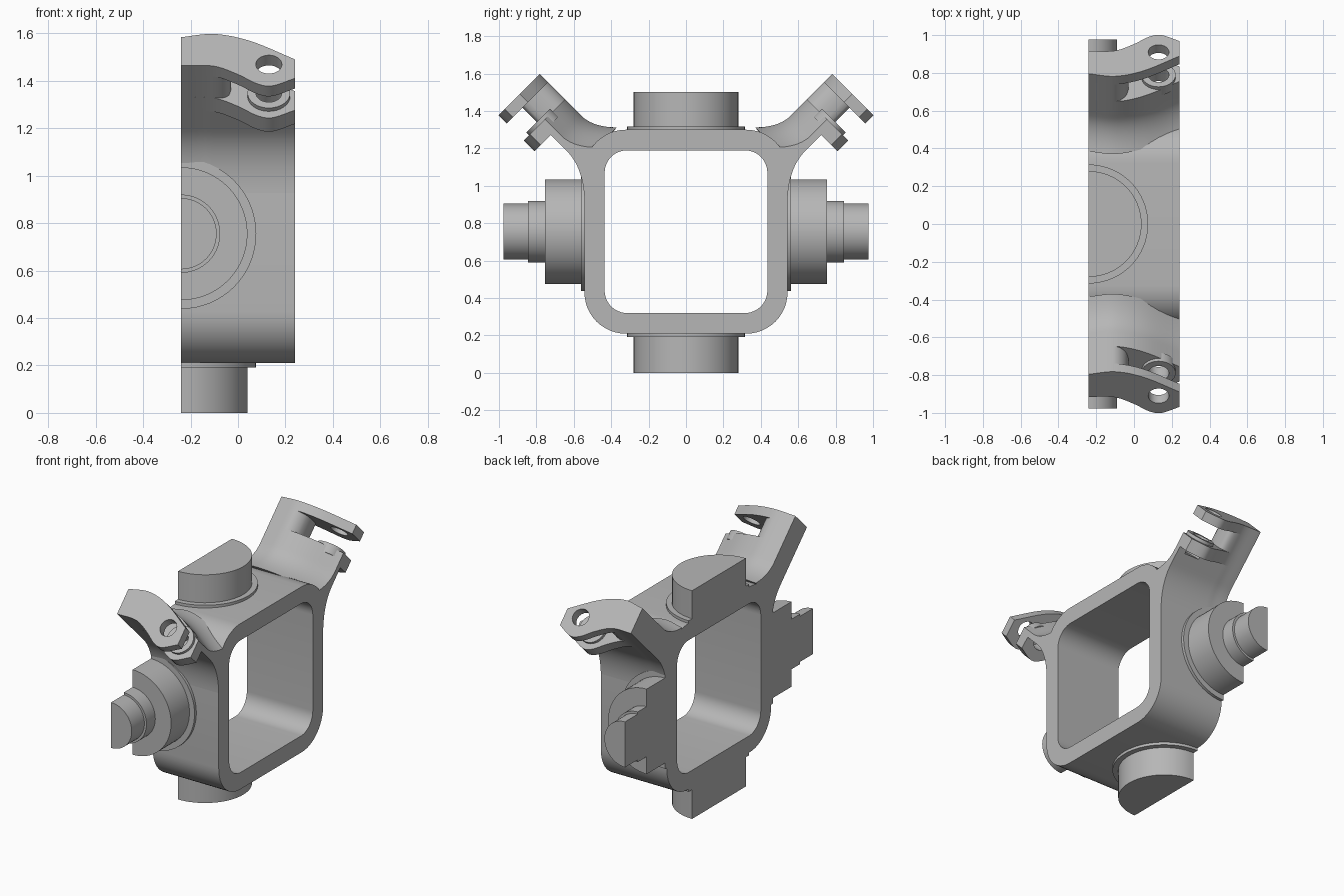
import bpy, bmesh, math
from mathutils import Vector

if "Cube" in bpy.data.objects:
    bpy.data.objects.remove(bpy.data.objects["Cube"])

mat = bpy.data.materials.new("plain grey")
mat.use_nodes = True
GREY = (0.47, 0.47, 0.47, 1)
mat.diffuse_color = GREY
mat.node_tree.nodes["Principled BSDF"].inputs["Base Color"].default_value = GREY

CUT = -0.24     # flat section plane
END = 0.24      # open end of the housing
MID = 0.755     # height of the housing centre
R2 = math.sqrt(2)


def solid(name, rings):
    """Closed solid lofted through rings of points, capped at both ends."""
    bm = bmesh.new()
    loops = [[bm.verts.new(p) for p in ring] for ring in rings]
    n = len(loops[0])
    for a, b in zip(loops, loops[1:]):
        for i in range(n):
            j = (i + 1) % n
            bm.faces.new((a[i], a[j], b[j], b[i]))
    bm.faces.new(loops[0][::-1])
    bm.faces.new(loops[-1])
    bmesh.ops.recalc_face_normals(bm, faces=bm.faces)
    mesh = bpy.data.meshes.new(name)
    bm.to_mesh(mesh)
    bm.free()
    mesh.materials.append(mat)
    ob = bpy.data.objects.new(name, mesh)
    bpy.context.collection.objects.link(ob)
    return ob


def activate(ob):
    bpy.ops.object.select_all(action='DESELECT')
    ob.select_set(True)
    bpy.context.view_layer.objects.active = ob


def cut(ob, cutter):
    """Subtract the cutter and throw it away."""
    cutter.hide_render = True
    mod = ob.modifiers.new("cut", 'BOOLEAN')
    mod.operation = 'DIFFERENCE'
    mod.solver = 'EXACT'
    mod.object = cutter
    activate(ob)
    bpy.ops.object.modifier_apply(modifier=mod.name)
    bpy.data.objects.remove(cutter)


def finish(ob, mirror=False):
    activate(ob)
    bpy.ops.object.shade_smooth_by_angle(angle=math.radians(32))
    if mirror:
        mod = ob.modifiers.new("mirror", 'MIRROR')
        mod.use_axis = (False, True, False)


# ---- square housing ----
def rounded_square(half_y, half_z, r, x, steps=12):
    pts = []
    for k, (sy, sz) in enumerate([(1, 1), (-1, 1), (-1, -1), (1, -1)]):
        for i in range(steps + 1):
            a = (k + i / steps) * math.pi / 2
            pts.append((x, sy * (half_y - r) + r * math.cos(a),
                        MID + sz * (half_z - r) + r * math.sin(a)))
    return pts


housing = solid("housing", [rounded_square(0.543, 0.545, 0.22, x) for x in (CUT, END)])
cut(housing, solid("opening", [rounded_square(0.435, 0.435, 0.12, x) for x in (-1, 1)]))
finish(housing)


# ---- half-round bosses, sliced at the section plane ----
def half_boss(name, centre, axis, radius, start, stop, mirror=False):
    axis = Vector(axis)
    side = axis.cross(Vector((1, 0, 0)))
    rings = []
    for d in (start, stop):
        rings.append([Vector(centre) + axis * d
                      + Vector((radius * math.sin(a), 0, 0)) + side * radius * math.cos(a)
                      for a in (math.pi * i / 32 for i in range(33))])
    finish(solid(name, rings), mirror)


for label, sign, tip in (("top", 1, 0.747), ("bottom", -1, 0.755)):
    half_boss(label + "_boss", (CUT, 0, MID), (0, 0, sign), 0.28, 0.5, tip)
    half_boss(label + "_boss_flange", (CUT, 0, MID), (0, 0, sign), 0.315, 0.5, 0.563)

for label, radius, start, stop in (("flange", 0.317, 0.5, 0.562), ("boss", 0.28, 0.5, 0.753),
                                   ("collar", 0.165, 0.7, 0.845), ("pin", 0.15, 0.8, 0.977)):
    half_boss("side_" + label, (CUT, 0, MID), (0, 1, 0), radius, start, stop, True)


# ---- diagonal arms: u runs along the arm, v across it ----
def place(x, u, v):
    return (x, (u + v) / R2, (u - v) / R2)


def curve(points):
    """Smooth function through control points."""
    def slope(i):
        a, b = points[max(i - 1, 0)], points[min(i + 1, len(points) - 1)]
        return (b[1] - a[1]) / (b[0] - a[0])

    def f(x):
        i = max(k for k in range(len(points) - 1) if x >= points[k][0] - 1e-6)
        (x0, y0), (x1, y1) = points[i], points[i + 1]
        h = x1 - x0
        t = (x - x0) / h
        s = t * t * (3 - 2 * t)
        return (y0 + (y1 - y0) * s + h * t * (1 - t) ** 2 * slope(i)
                - h * t * t * (1 - t) * slope(i + 1))
    return f


upper = curve([(-0.24, -0.557), (-0.1, -0.576), (0.05, -0.535), (0.24, -0.425)])
lower = curve([(-0.24, -0.388), (-0.1, -0.384), (0, -0.335), (0.08, -0.28),
               (0.14, -0.266), (0.24, -0.312)])


def section(u, up, low, x0=CUT, x1=END, n=28):
    xs = [x0 + (x1 - x0) * i / n for i in range(n + 1)]
    return ([place(x, u, up(x)) for x in xs]
            + [place(x, u, low(x)) for x in reversed(xs)])


def flare(u, start, length):
    s = min(max(start - u, 0), length)
    return s * s / (2 * length)


# Neck flaring into the housing corner
def neck_section(u):
    def up(x):
        if u < 1.18:
            return 0.48 * R2 - u
        return upper(x) - flare(u, 1.37, 0.18)

    def low(x):
        return min(-0.388, lower(x)) + flare(u, 1.29, 0.27)
    return section(u, up, low)


neck = solid("arm_neck", [neck_section(1.03 + 0.02 * i) for i in range(20)] + [neck_section(1.45)])


def disc(name, radius, u0, u1, cx=0.13, cv=-0.395):
    return solid(name, [[place(cx + radius * math.cos(a), u, cv + radius * math.sin(a))
                         for a in (math.tau * i / 32 for i in range(32))] for u in (u0, u1)])


# Lower lug, its bolt seat and the outer lug
lug = solid("lower_lug", [section(u, upper, lower) for u in (1.41, 1.492)])
seat = disc("bolt_seat", 0.09, 1.45, 1.512)
plate = solid("outer_lug", [section(u, upper, lower) for u in (1.621, 1.682)])
for part in (neck, lug, seat, plate):
    cut(part, disc("bolt_hole", 0.055, 1.38, 1.75))
    finish(part, True)

# Post joining the two lugs, rounded toward the slot
POST_END, ROUND = -0.03, 0.08


def pinch(x):
    t = max(0, (x - POST_END + ROUND) / ROUND)
    return ROUND * (1 - math.sqrt(max(0, 1 - t * t))) * 0.98


post = solid("arm_post", [section(u, lambda x: upper(x) + pinch(x),
                                  lambda x: lower(x) - pinch(x), CUT, POST_END)
                          for u in (1.43, 1.68)])
finish(post, True)
